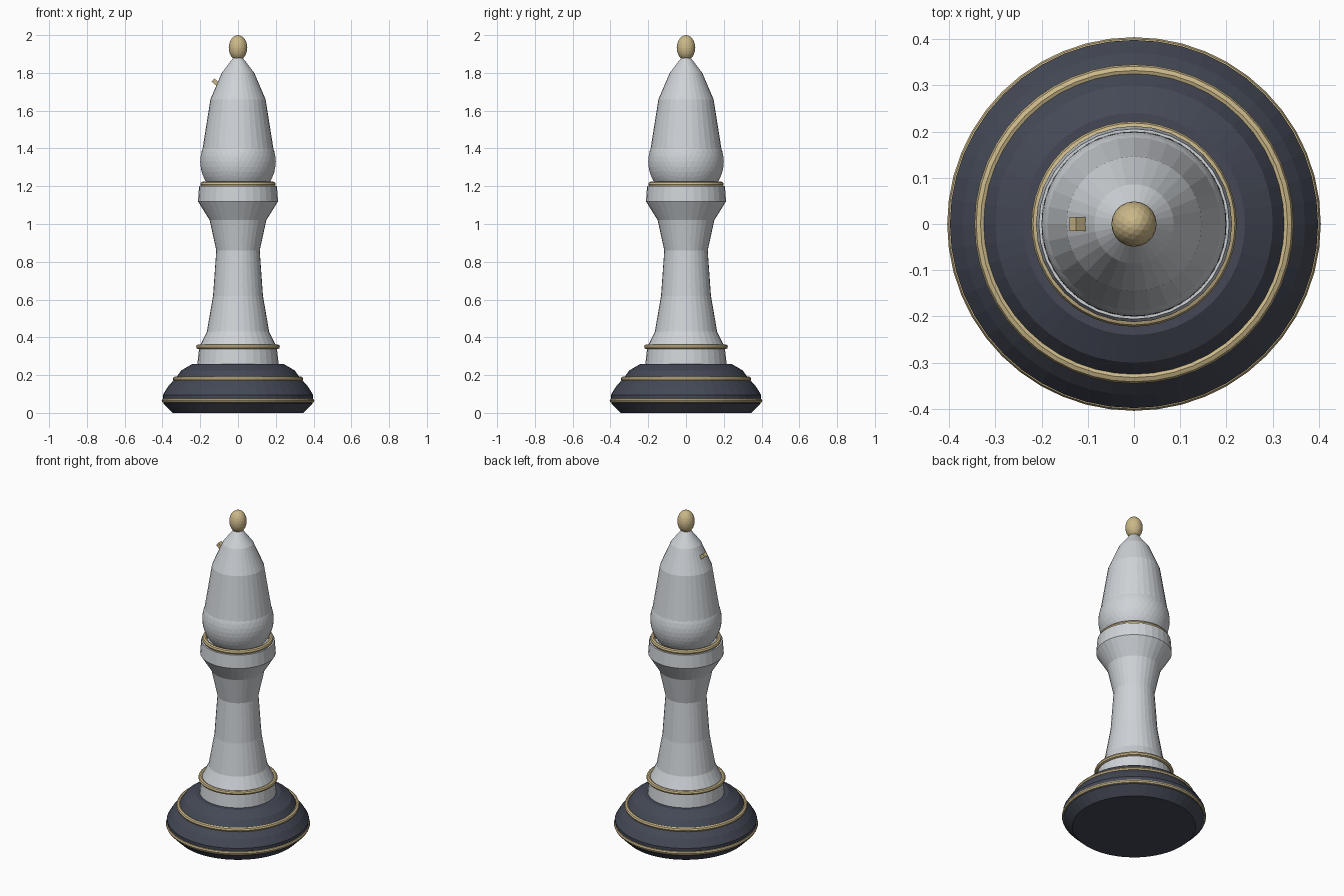
import bpy, bmesh, math
from mathutils import Matrix

if "Cube" in bpy.data.objects:
    bpy.data.objects.remove(bpy.data.objects["Cube"])


def material(name, rgb):
    m = bpy.data.materials.new(name)
    m.diffuse_color = (*rgb, 1)
    m.use_nodes = True
    m.node_tree.nodes["Principled BSDF"].inputs["Base Color"].default_value = m.diffuse_color
    return m


SILVER = material("pale_silver", (0.62, 0.65, 0.68))
SLATE = material("dark_slate", (0.058, 0.066, 0.092))
GOLD = material("soft_gold", (0.60, 0.48, 0.25))


def finish(name, bm, mat):
    bmesh.ops.recalc_face_normals(bm, faces=bm.faces)
    me = bpy.data.meshes.new(name)
    bm.to_mesh(me)
    bm.free()
    me.materials.append(mat)
    ob = bpy.data.objects.new(name, me)
    bpy.context.collection.objects.link(ob)
    return ob


def lathe(name, profile, mat, sides=32, closed=False):
    """Turn (radius, z) points around z; open profiles get flat end caps."""
    bm = bmesh.new()
    rings = [[bm.verts.new((r * math.cos(2 * math.pi * i / sides),
                            r * math.sin(2 * math.pi * i / sides), z))
              for i in range(sides)] for r, z in profile]
    pairs = list(zip(rings, rings[1:] + rings[:1]))
    for a, b in pairs if closed else pairs[:-1]:
        for i in range(sides):
            j = (i + 1) % sides
            bm.faces.new((a[i], a[j], b[j], b[i]))
    if not closed:
        bm.faces.new(rings[0])
        bm.faces.new(rings[-1])
    return finish(name, bm, mat)


def ring(name, radius, z, thick):
    section = [(radius + thick * math.cos(math.pi * k / 4),
                z + thick * math.sin(math.pi * k / 4)) for k in range(8)]
    return lathe(name, section, GOLD, 48, True)


def ball(name, z, radius, height, detail, mat):
    bm = bmesh.new()
    bmesh.ops.create_icosphere(bm, subdivisions=detail, radius=1,
                               matrix=Matrix.Translation((0, 0, z))
                               @ Matrix.Diagonal((radius, radius, height, 1)))
    return finish(name, bm, mat)


# Stepped dark base
lathe("base", [(0.345, 0), (0.395, 0.05), (0.398, 0.095), (0.37, 0.14), (0.345, 0.168),
               (0.325, 0.19), (0.30, 0.225), (0.24, 0.26)], SLATE, 48)

# Stem with flared collar
lathe("stem", [(0.216, 0.25), (0.206, 0.34), (0.20, 0.36), (0.165, 0.43), (0.132, 0.62),
               (0.115, 0.86), (0.15, 1.02), (0.212, 1.12), (0.206, 1.20)], SILVER)

# Head: round bulb with a tapered cap
ball("head_bulb", 1.33, 0.2, 0.2, 4, SILVER)
lathe("head_cap", [(0.197, 1.34), (0.146, 1.66), (0.086, 1.80), (0.025, 1.88)], SILVER)

# Finial
ball("finial", 1.933, 0.049, 0.067, 3, GOLD)

# Gold trim rings
ring("base_lower_ring", 0.392, 0.065, 0.012)
ring("base_upper_ring", 0.332, 0.18, 0.013)
ring("stem_ring", 0.209, 0.35, 0.013)
ring("collar_ring", 0.186, 1.21, 0.014)

# Small slanted notch marker on the left of the cap
bm = bmesh.new()
bmesh.ops.create_cube(bm, size=1, matrix=Matrix.Translation((-0.117, 0, 1.749))
                      @ Matrix.Rotation(math.radians(40), 4, 'Y')
                      @ Matrix.Diagonal((0.04, 0.03, 0.022, 1)))
finish("notch_marker", bm, GOLD)
